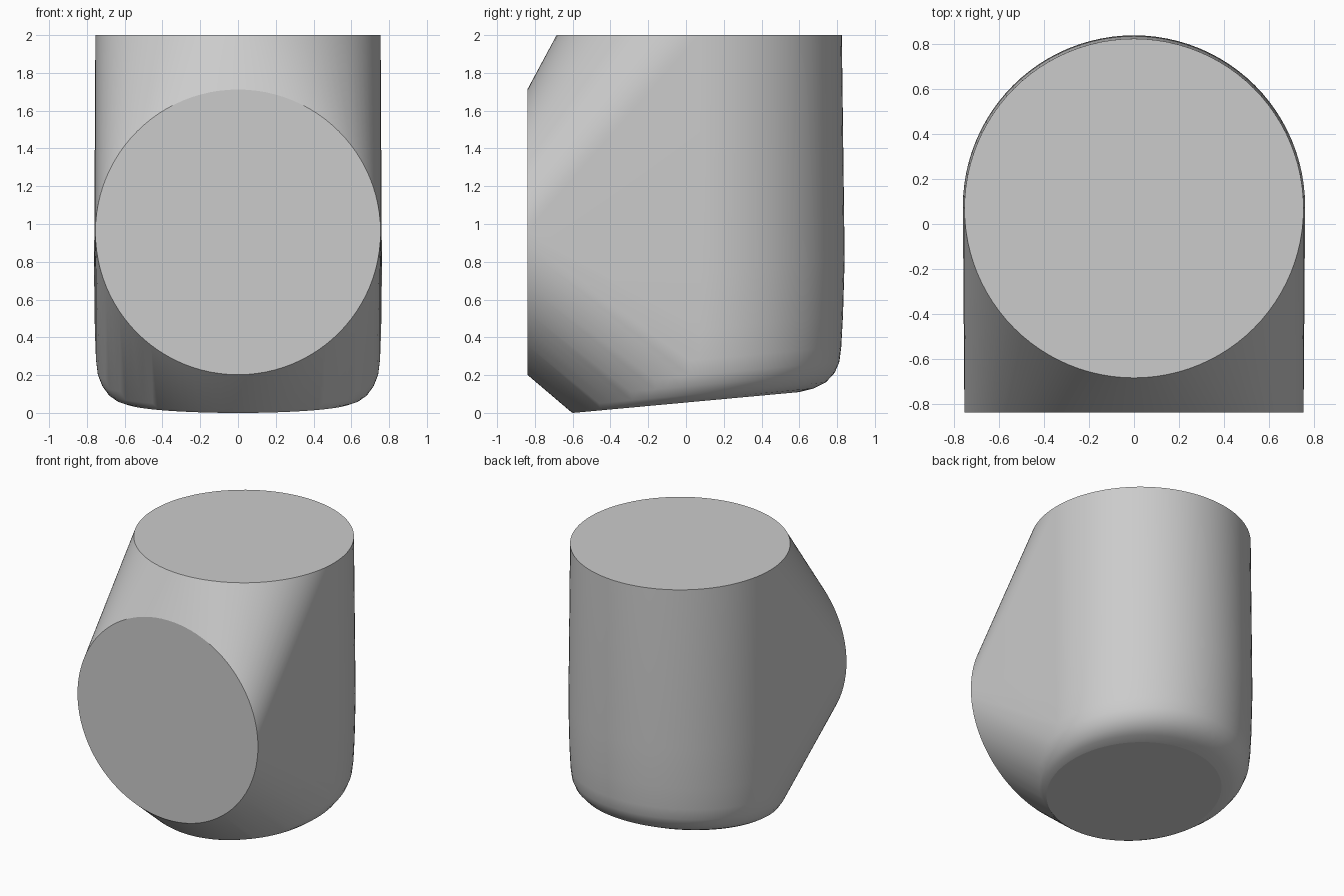
import bpy
import bmesh
from math import cos, sin, tau
from mathutils import Vector

cube = bpy.data.objects.get("Cube")
if cube:
    bpy.data.objects.remove(cube, do_unlink=True)

SEGMENTS = 96
TILT = 0.092          # slope of the base from front to back

grey = bpy.data.materials.new("plain_grey")
grey.use_nodes = True
colour = (0.6, 0.6, 0.6, 1)
grey.diffuse_color = colour
grey.node_tree.nodes["Principled BSDF"].inputs["Base Color"].default_value = colour


def ring(bm, radius, place):
    """Add a ring of points, each placed from its flat circle coordinates."""
    for i in range(SEGMENTS):
        a = tau * i / SEGMENTS
        bm.verts.new(place(radius * cos(a), radius * sin(a)))


bm = bmesh.new()

# Top disc and front disc
ring(bm, 0.755, lambda u, v: (u, 0.07 + v, 2.0))
ring(bm, 0.755, lambda u, v: (u, -0.84, 0.957 + v))

# Tilted base and its rounded rim: radius, centre y, height above the base plane
rim = [(0.6, 0.0, 0.0), (0.645, 0.03, 0.012), (0.685, 0.055, 0.038),
       (0.72, 0.067, 0.085), (0.742, 0.07, 0.14), (0.752, 0.07, 0.22),
       (0.758, 0.073, 0.38), (0.762, 0.078, 0.68)]
for radius, cy, h in rim:
    ring(bm, radius, lambda u, v: (u, cy + v, 0.055 + TILT * (cy + v) + h))

# Skin over all the rings
hull = bmesh.ops.convex_hull(bm, input=bm.verts[:])
loose = [v for v in bm.verts if not v.link_faces]
bmesh.ops.delete(bm, geom=loose, context='VERTS')
bmesh.ops.recalc_face_normals(bm, faces=bm.faces[:])

# Merge each flat disc into one face
for axis in (Vector((0, 0, 1)), Vector((0, -1, 0)), Vector((0, TILT, -1)).normalized()):
    disc = [f for f in bm.faces if f.normal.dot(axis) > 0.99999]
    if len(disc) > 1:
        bmesh.ops.dissolve_faces(bm, faces=disc)

mesh = bpy.data.meshes.new("body")
bm.to_mesh(mesh)
bm.free()
mesh.materials.append(grey)
body = bpy.data.objects.new("body", mesh)
bpy.context.collection.objects.link(body)

# Smooth sides, crisp disc edges
bpy.ops.object.select_all(action='DESELECT')
body.select_set(True)
bpy.context.view_layer.objects.active = body
bpy.ops.object.shade_smooth_by_angle(angle=0.52)
for p in mesh.polygons:
    if len(p.vertices) > SEGMENTS // 2:
        p.use_smooth = False
